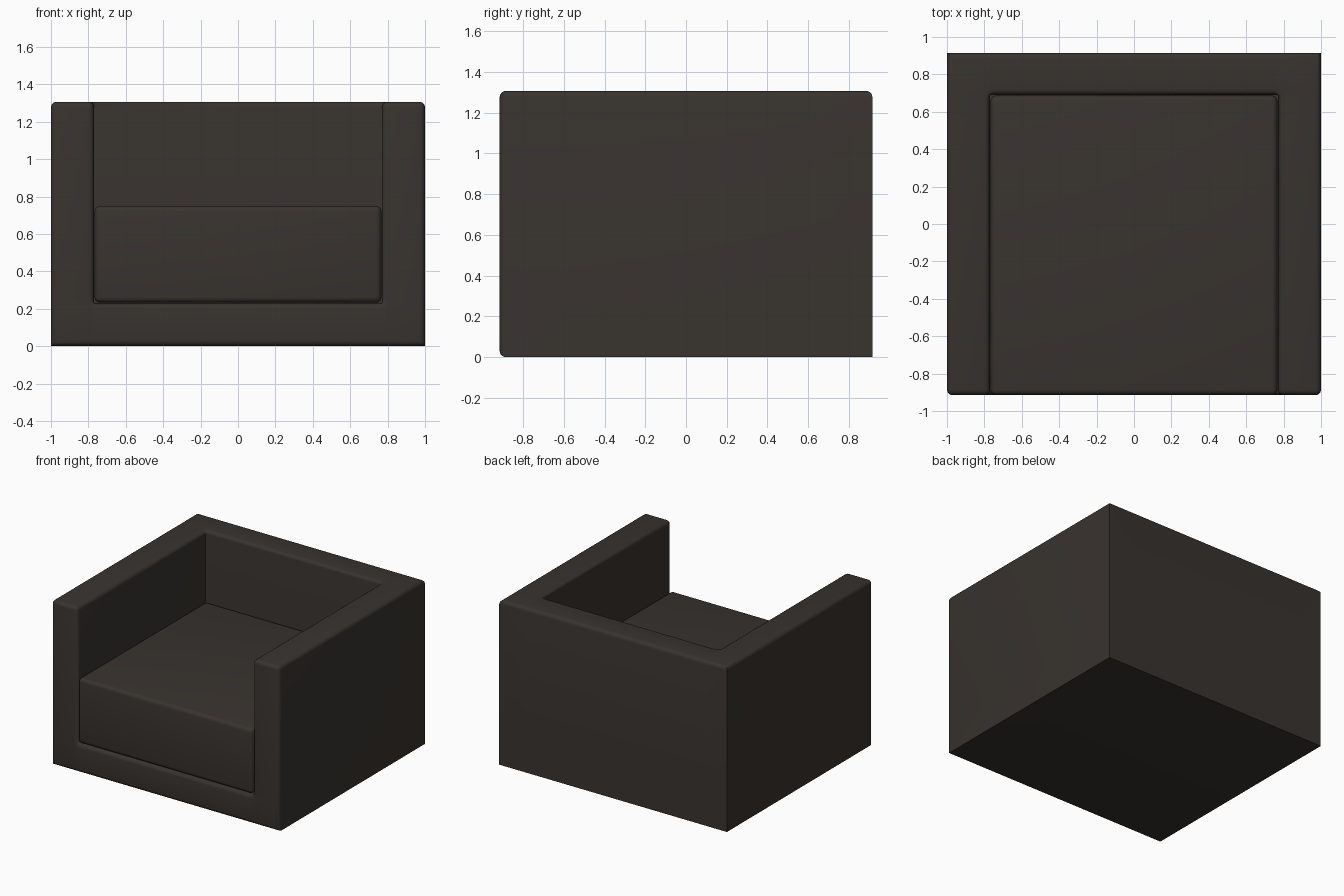
import bpy, bmesh
from math import radians

if "Cube" in bpy.data.objects:
    bpy.data.objects.remove(bpy.data.objects["Cube"])

W, D, H = 1.0, 0.915, 1.307        # half width, half depth, height
IX, IY, IZ = 0.77, 0.69, 0.23      # inner arm face, back rest face, base top
R = 0.03                           # edge rounding

fabric = bpy.data.materials.new("dark_fabric")
fabric.diffuse_color = (0.04, 0.033, 0.028, 1)
fabric.use_nodes = True
fabric.node_tree.nodes["Principled BSDF"].inputs["Base Color"].default_value = fabric.diffuse_color


def cell_solid(name, xs, ys, zs, skip, rounded):
    """Solid made of grid cells minus the skipped ones, with chosen edges rounded."""
    bm = bmesh.new()
    axes = (xs, ys, zs)
    dims = [len(a) - 1 for a in axes]
    verts = {}

    def vert(idx):
        if idx not in verts:
            verts[idx] = bm.verts.new([axes[k][idx[k]] for k in range(3)])
        return verts[idx]

    def filled(c):
        return all(0 <= c[k] < dims[k] for k in range(3)) and c not in skip

    cells = [(i, j, k) for i in range(dims[0]) for j in range(dims[1]) for k in range(dims[2])]
    for c in filter(filled, cells):
        for a in range(3):
            for side in (0, 1):
                n = list(c)
                n[a] += 2 * side - 1
                if filled(tuple(n)):
                    continue
                loop = []
                for du, dv in ((0, 0), (1, 0), (1, 1), (0, 1)):
                    p = list(c)
                    p[a] += side
                    p[(a + 1) % 3] += du
                    p[(a + 2) % 3] += dv
                    loop.append(vert(tuple(p)))
                bm.faces.new(loop if side else loop[::-1])
    bmesh.ops.dissolve_limit(bm, angle_limit=radians(1), verts=bm.verts[:], edges=bm.edges[:])
    edges = [e for e in bm.edges if rounded(e)]
    bmesh.ops.bevel(bm, geom=edges, offset=R, offset_type='OFFSET', segments=4,
                    profile=0.5, affect='EDGES', clamp_overlap=True)
    bmesh.ops.recalc_face_normals(bm, faces=bm.faces[:])
    mesh = bpy.data.meshes.new(name)
    bm.to_mesh(mesh)
    bm.free()
    mesh.materials.append(fabric)
    obj = bpy.data.objects.new(name, mesh)
    bpy.context.collection.objects.link(obj)
    bpy.ops.object.select_all(action='DESELECT')
    obj.select_set(True)
    bpy.context.view_layer.objects.active = obj
    bpy.ops.object.shade_smooth_by_angle(angle=radians(35))
    return obj


def front_or_top(e):
    return (all(abs(v.co.y + D) < 1e-4 for v in e.verts)
            or all(abs(v.co.z - H) < 1e-4 for v in e.verts))


# Frame: base, arms and back in one body, rounded along its front and top
cell_solid("frame", (-W, -IX, IX, W), (-D, IY, D), (0, IZ, H), {(1, 0, 1)}, front_or_top)

# Seat cushion fitted into the frame
cell_solid("seat_cushion", (-IX + 0.003, IX - 0.003), (-D, IY - 0.003), (IZ + 0.003, 0.75),
           set(), lambda e: True)
